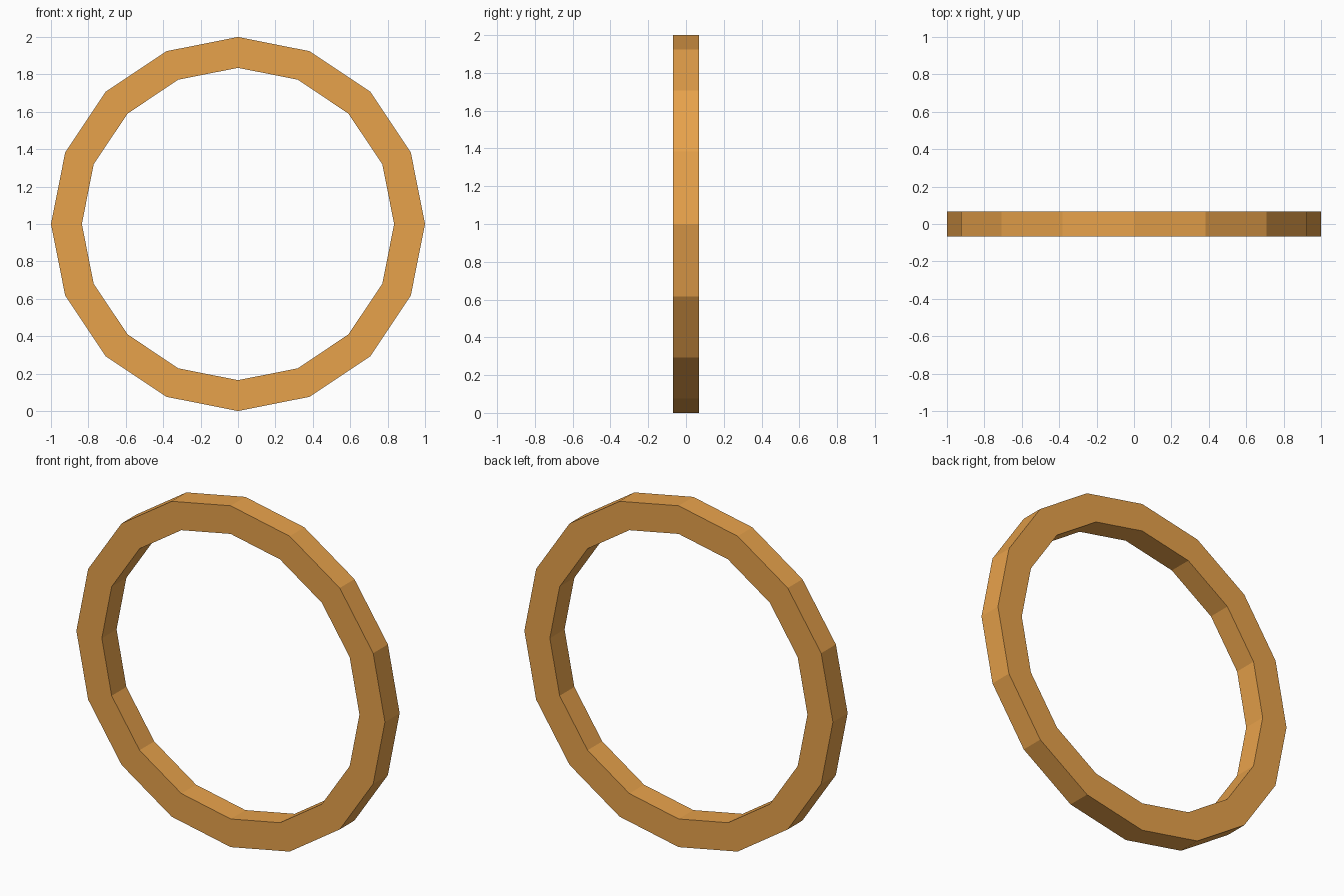
import bpy
import bmesh
from math import cos, sin, tau

if "Cube" in bpy.data.objects:
    bpy.data.objects.remove(bpy.data.objects["Cube"])

SIDES = 16
OUTER_R, INNER_R = 1.0, 0.835
HALF_DEPTH = 0.068

# Rectangular cross-section (radius, y), swept around the y axis
profile = [(OUTER_R, -HALF_DEPTH), (OUTER_R, HALF_DEPTH),
           (INNER_R, HALF_DEPTH), (INNER_R, -HALF_DEPTH)]

bm = bmesh.new()
rings = []
for i in range(SIDES):
    a = tau * i / SIDES
    rings.append([bm.verts.new((r * cos(a), y, 1 + r * sin(a))) for r, y in profile])
for i in range(SIDES):
    p, q = rings[i], rings[(i + 1) % SIDES]
    for j in range(4):
        k = (j + 1) % 4
        bm.faces.new((p[j], p[k], q[k], q[j]))
bmesh.ops.recalc_face_normals(bm, faces=bm.faces)

mesh = bpy.data.meshes.new("ring")
bm.to_mesh(mesh)
bm.free()

# Flat-shaded golden orange ring
ring = bpy.data.objects.new("ring", mesh)
bpy.context.collection.objects.link(ring)
mat = bpy.data.materials.new("golden_orange")
mat.diffuse_color = (0.8, 0.36, 0.07, 1)
mat.use_nodes = True
mat.node_tree.nodes["Principled BSDF"].inputs["Base Color"].default_value = mat.diffuse_color
mesh.materials.append(mat)
